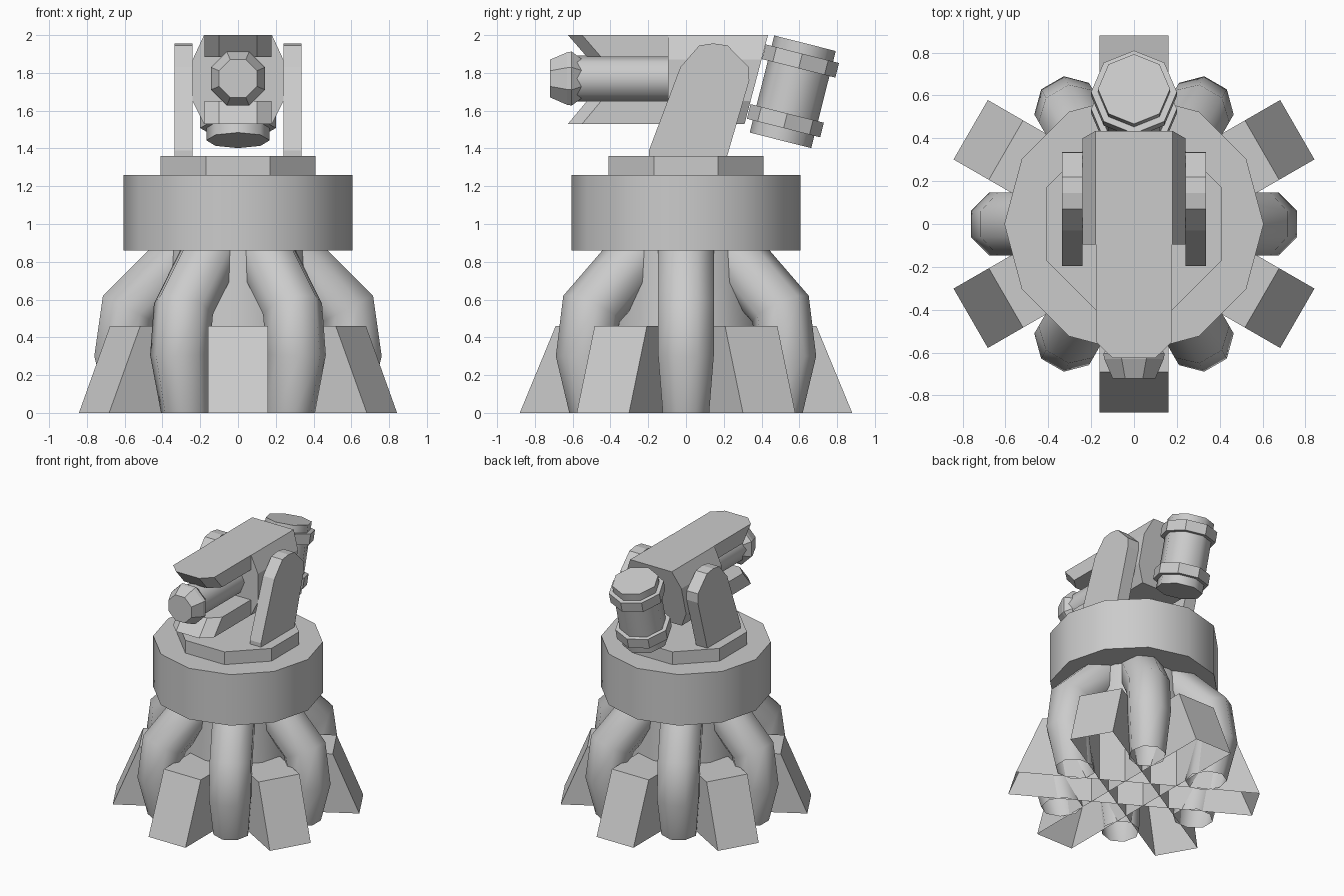
import bpy
from math import sin, cos, pi, radians
from mathutils import Matrix, Vector

if "Cube" in bpy.data.objects:
    bpy.data.objects.remove(bpy.data.objects["Cube"])


def loft(name, rings, cap_start=True, cap_end=True, smooth=None, mat=None):
    """Skin a list of equal-length point rings into one object."""
    n = len(rings[0])
    verts = [Vector(p) for r in rings for p in r]
    if mat:
        verts = [mat @ v for v in verts]
    faces = [(k * n + i, k * n + (i + 1) % n, (k + 1) * n + (i + 1) % n, (k + 1) * n + i)
             for k in range(len(rings) - 1) for i in range(n)]
    if cap_start:
        faces.append(tuple(reversed(range(n))))
    if cap_end:
        faces.append(tuple(range((len(rings) - 1) * n, len(rings) * n)))
    me = bpy.data.meshes.new(name)
    me.from_pydata(verts, [], faces)
    ob = bpy.data.objects.new(name, me)
    bpy.context.collection.objects.link(ob)
    bpy.context.view_layer.objects.active = ob
    ob.select_set(True)
    bpy.ops.object.mode_set(mode='EDIT')
    bpy.ops.mesh.select_all(action='SELECT')
    bpy.ops.mesh.normals_make_consistent(inside=False)
    bpy.ops.object.mode_set(mode='OBJECT')
    if smooth:
        bpy.ops.object.shade_smooth_by_angle(angle=radians(smooth))
    ob.select_set(False)
    return ob


def ring(n, r, z, phase=0.0):
    return [(r * cos(2 * pi * i / n + phase), r * sin(2 * pi * i / n + phase), z) for i in range(n)]


def turned(name, n, profile, phase=0.0, **kw):
    """Stack of regular polygons from (radius, height) pairs."""
    return loft(name, [ring(n, r, z, phase) for r, z in profile], **kw)


def slab(name, outline, x0, x1):
    """Extrude a (y, z) outline along x."""
    return loft(name, [[(x, y, z) for y, z in outline] for x in (x0, x1)])


# Foot buttresses: three crossing trapezoid prisms, open underneath
for k, a in enumerate((90, 30, 150)):
    loft(f"foot_buttress_{k + 1}",
         [[(-r, -.16, z), (r, -.16, z), (r, .16, z), (-r, .16, z)] for r, z in ((.88, 0), (.69, .46))],
         cap_start=False, mat=Matrix.Rotation(radians(a), 4, 'Z'))

# Bent pipes: (radius, height, tilt of the section, section depth)
PIPE = [(.545, 0, 0, .14, .125), (.615, .31, -4, .147, .15),
        (.578, .55, 27, .155, .15), (.23, .9, 45, .147, .15)]
for k in range(6):
    rings = []
    for r, z, tilt, d, w in PIPE:
        t = radians(tilt)
        rings.append([(r + u * d * cos(t) / .93, v * w / .94, z + u * d * sin(t) / .93)
                      for u, v, _ in ring(8, 1, 0, pi / 8)])
    loft(f"base_pipe_{k + 1}", rings, cap_start=False, smooth=50,
         mat=Matrix.Rotation(radians(60 * k), 4, 'Z'))

# Central column, drum and turntable
turned("column", 12, [(.41, .35), (.38, .87)], cap_start=False, cap_end=False, smooth=40)
turned("drum", 12, [(.605, .86), (.605, 1.26)], smooth=40)
turned("turntable", 8, [(.41 / cos(pi / 8), 1.26), (.41 / cos(pi / 8), 1.36)], phase=pi / 8)

# Side brackets
BRACKET = [(-.196, 1.35), (-.196, 1.39), (-.03, 1.83), (.07, 1.945), (.145, 1.956),
           (.22, 1.945), (.333, 1.83), (.335, 1.76), (.215, 1.35)]
for name, s in (("left_bracket", -1), ("right_bracket", 1)):
    slab(name, BRACKET, s * .24, s * .337)

# Gun body: octagonal section with a raked back
SECTION = [(.18, 2), (.24, 1.87), (.24, 1.65), (.18, 1.53)]
section = SECTION + [(-x, z) for x, z in reversed(SECTION)]
loft("gun_body", [[(x, -.095, z) for x, z in section],
                  [(x, .31 + (z - 1.53) * .264, z) for x, z in section]])

# Barrel shrouds above and below, with chamfered, undercut noses
for name, outer, inner in (("top_shroud", 2.0, 1.885), ("bottom_shroud", 1.53, 1.65)):
    loft(name, [[(.178, -.09, z), (.178, -.55 + d, z), (.1, -.625 + d, z),
                 (-.1, -.625 + d, z), (-.178, -.55 + d, z), (-.178, -.09, z)]
                for z, d in ((outer, 0), (inner, .1))])

# Barrel and muzzle, pointing to the front
aim = Matrix.Translation((0, 0, 1.77)) @ Matrix.Rotation(pi / 2, 4, 'X')
turned("barrel", 8, [(.122, .08), (.122, .6)], smooth=50, mat=aim)
turned("muzzle", 8, [(.11, .55), (.155, .605), (.15, .63), (.108, .72)], phase=pi / 8, mat=aim)

# Tilted canister with two bands behind the body
tilt = Matrix.Translation((0, .5, 1.443)) @ Matrix.Rotation(radians(-14.2), 4, 'X')
turned("canister", 8, [(.168, 0), (.168, .53)], smooth=50, mat=tilt)
for name, z in (("lower_band", .067), ("upper_band", .393)):
    turned(name, 8, [(.2, z), (.2, z + .08)], mat=tilt)
